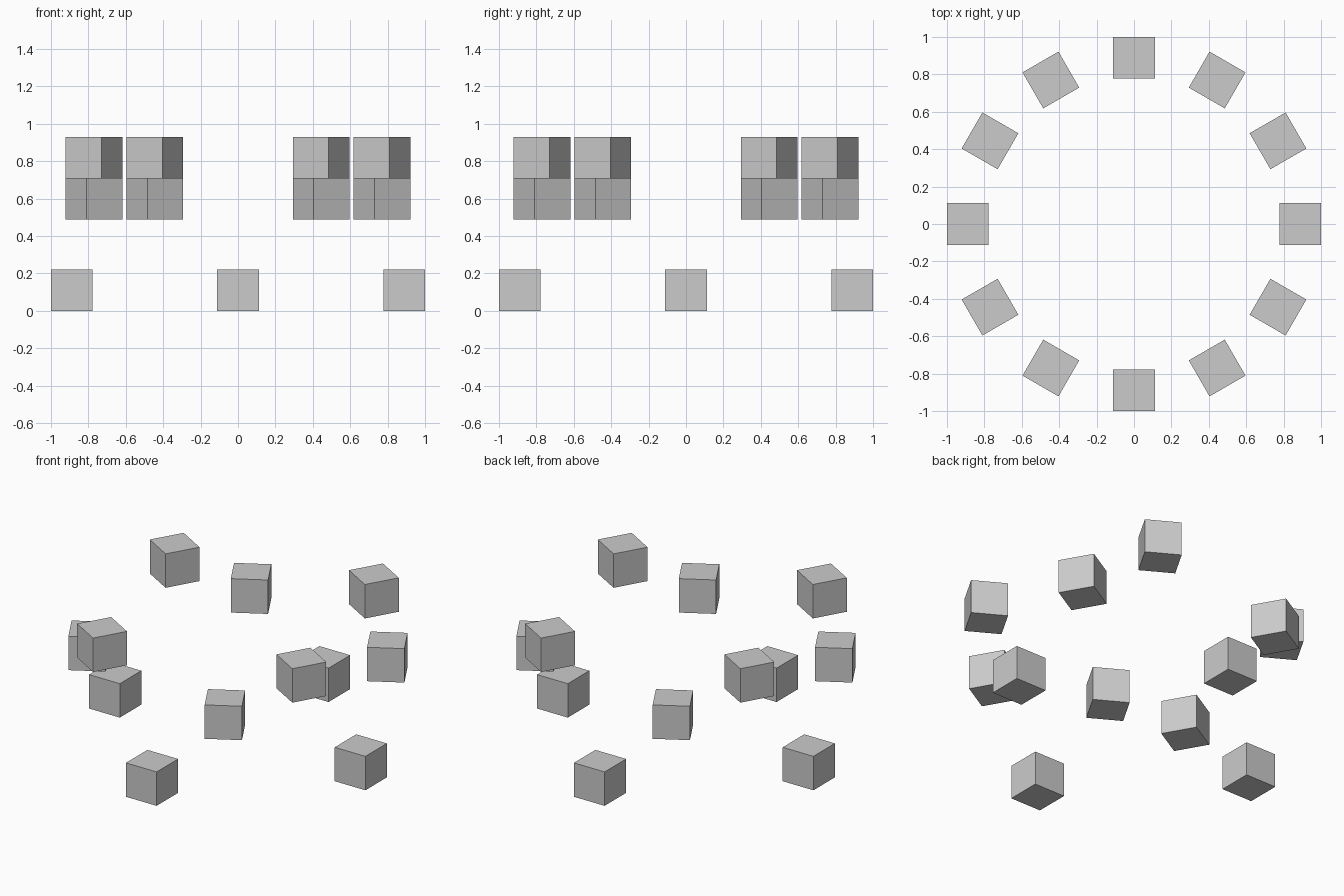
import bpy
import math

if "Cube" in bpy.data.objects:
    bpy.data.objects.remove(bpy.data.objects["Cube"])

SIZE = 0.222
RADIUS = 1 - SIZE / 2
COUNT = 12
# Centre heights repeat every three cubes around the ring
HEIGHTS = [SIZE / 2, 0.598, 0.819]

# Ring of cubes, each facing the centre
for i in range(COUNT):
    a = 2 * math.pi * i / COUNT
    bpy.ops.mesh.primitive_cube_add(
        size=SIZE,
        location=(RADIUS * math.cos(a), RADIUS * math.sin(a), HEIGHTS[i % 3]),
        rotation=(0, 0, a))
    bpy.context.object.name = f"ring_cube_{i + 1}"
